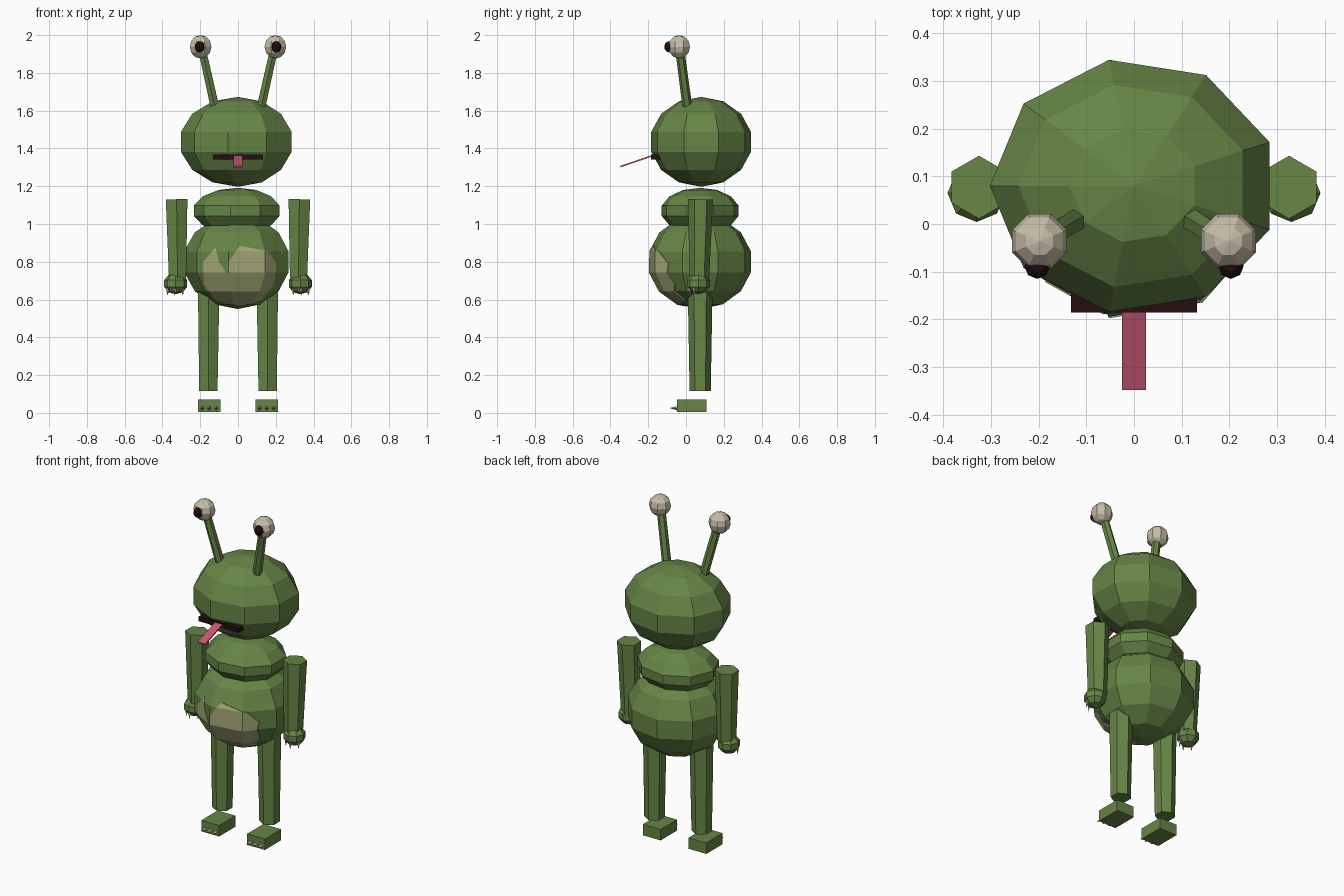
import bpy, bmesh, math
from mathutils import Vector, Matrix

cube = bpy.data.objects.get("Cube")
if cube:
    bpy.data.objects.remove(cube, do_unlink=True)


def material(name, rgb):
    m = bpy.data.materials.new(name)
    m.use_nodes = True
    m.diffuse_color = (*rgb, 1)
    m.node_tree.nodes["Principled BSDF"].inputs["Base Color"].default_value = (*rgb, 1)
    return m


GREEN = material("leaf green", (0.135, 0.235, 0.061))
PALE = material("pale belly green", (0.37, 0.39, 0.18))
IVORY = material("ivory", (0.57, 0.51, 0.39))
DARK = material("dark brown", (0.017, 0.004, 0.005))
PINK = material("tongue pink", (0.57, 0.10, 0.18))


def finish(name, bm, mat):
    bmesh.ops.recalc_face_normals(bm, faces=bm.faces)
    mesh = bpy.data.meshes.new(name)
    bm.to_mesh(mesh)
    bm.free()
    mesh.materials.append(mat)
    obj = bpy.data.objects.new(name, mesh)
    bpy.context.collection.objects.link(obj)
    return obj


def ball(name, centre, radii, mat, sides=9, bands=7, turn=math.pi):
    """Faceted ellipsoid; 'turn' is the heading of the first vertical edge."""
    bm = bmesh.new()
    top, bottom = bm.verts.new((0, 0, 1)), bm.verts.new((0, 0, -1))
    rings = []
    for i in range(1, bands):
        p = math.pi * i / bands
        rings.append([bm.verts.new((math.sin(p) * math.cos(turn + math.tau * k / sides),
                                    math.sin(p) * math.sin(turn + math.tau * k / sides),
                                    math.cos(p))) for k in range(sides)])
    for k in range(sides):
        n = (k + 1) % sides
        bm.faces.new((top, rings[0][k], rings[0][n]))
        bm.faces.new((bottom, rings[-1][n], rings[-1][k]))
        for a, b in zip(rings, rings[1:]):
            bm.faces.new((a[k], b[k], b[n], a[n]))
    bm.transform(Matrix.Translation(centre) @ Matrix.Diagonal((*radii, 1)))
    return finish(name, bm, mat)


def tube(name, start, end, r1, r2, mat, sides=6):
    """Tapered prism from start to end."""
    start, end = Vector(start), Vector(end)
    axis = end - start
    bm = bmesh.new()
    bmesh.ops.create_cone(bm, cap_ends=True, segments=sides, radius1=r1,
                          radius2=r2, depth=axis.length)
    turn = Vector((0, 0, 1)).rotation_difference(axis).to_matrix().to_4x4()
    bm.transform(Matrix.Translation((start + end) / 2) @ turn)
    return finish(name, bm, mat)


def box(name, centre, size, mat, tilt=0):
    bm = bmesh.new()
    bmesh.ops.create_cube(bm, size=1)
    bm.transform(Matrix.Translation(centre) @ Matrix.Rotation(tilt, 4, "X")
                 @ Matrix.Diagonal((*size, 1)))
    return finish(name, bm, mat)


# Head and body
ball("head", (0, 0.08, 1.435), (0.31, 0.275, 0.238), GREEN)
ball("chest", (0, 0.075, 1.07), (0.24, 0.212, 0.122), GREEN)
BELLY, BELLY_R = (0, 0.075, 0.80), (0.292, 0.28, 0.25)
ball("belly", BELLY, BELLY_R, GREEN)

# Pale belly patch: a thin shell trimmed to a notched outline
patch = ball("belly_patch", BELLY, [r * 1.012 for r in BELLY_R], PALE)
outline = [(-0.185, 0.80), (-0.12, 0.875), (-0.10, 0.80), (-0.055, 0.73), (-0.05, 0.80),
           (0.01, 0.885), (0.16, 0.855), (0.205, 0.79), (0.19, 0.68), (0.13, 0.60),
           (0.01, 0.56), (-0.12, 0.595), (-0.18, 0.68)]
bm = bmesh.new()
face = bm.faces.new([bm.verts.new((x, -0.5, z)) for x, z in outline])
ext = bmesh.ops.extrude_face_region(bm, geom=[face])
bmesh.ops.translate(bm, vec=(0, 0.5, 0),
                    verts=[v for v in ext["geom"] if isinstance(v, bmesh.types.BMVert)])
cutter = finish("patch_cutter", bm, PALE)
cutter.hide_render = True
mod = patch.modifiers.new("trim", "BOOLEAN")
mod.operation = "INTERSECT"
mod.solver = "EXACT"
mod.object = cutter
bpy.context.view_layer.objects.active = patch
bpy.ops.object.modifier_apply(modifier=mod.name)
bpy.data.objects.remove(cutter, do_unlink=True)

# Mouth and tongue
box("mouth", (0, -0.155, 1.355), (0.265, 0.06, 0.028), DARK)
box("tongue", (0, -0.25, 1.337), (0.05, 0.205, 0.008), PINK, math.atan2(0.065, 0.19))

# Paired parts
for side, s in (("left", 1), ("right", -1)):
    # Eye on a stalk
    tube(side + "_eye_stalk", (s * 0.118, 0.01, 1.60), (s * 0.185, -0.03, 1.90),
         0.026, 0.024, GREEN)
    ball(side + "_eye", (s * 0.198, -0.036, 1.938), (0.062, 0.062, 0.062), IVORY, 8, 6,
         math.pi / 8)
    ball(side + "_pupil", (s * 0.203, -0.088, 1.938), (0.027, 0.027, 0.03), DARK, 8, 6)

    # Arm, hand and finger claws
    tube(side + "_arm", (s * 0.32, 0.07, 0.70), (s * 0.325, 0.077, 1.13), 0.052, 0.066, GREEN)
    ball(side + "_hand", (s * 0.33, 0.065, 0.685), (0.064, 0.064, 0.057), GREEN, 8, 5)
    for i, (dx, y) in enumerate([(-0.035, 0.04), (0.005, 0.02), (0.04, 0.045)]):
        tube(f"{side}_hand_claw_{i + 1}", (s * (0.33 + dx), y, 0.665),
             (s * (0.33 + dx * 1.1), y - 0.004, 0.62), 0.012, 0, IVORY, 4)

    # Leg, foot and toe claws
    tube(side + "_leg", (s * 0.157, 0.075, 0.117), (s * 0.155, 0.075, 0.68),
         0.056, 0.066, GREEN)
    box(side + "_foot", (s * 0.152, 0.031, 0.037), (0.118, 0.155, 0.066), GREEN)
    for i, dx in enumerate((-0.037, 0, 0.037)):
        tube(f"{side}_toe_claw_{i + 1}", (s * 0.152 + dx, -0.04, 0.024),
             (s * 0.152 + dx, -0.088, 0.026), 0.013, 0, IVORY, 4)
bpy.context.view_layer.update()
